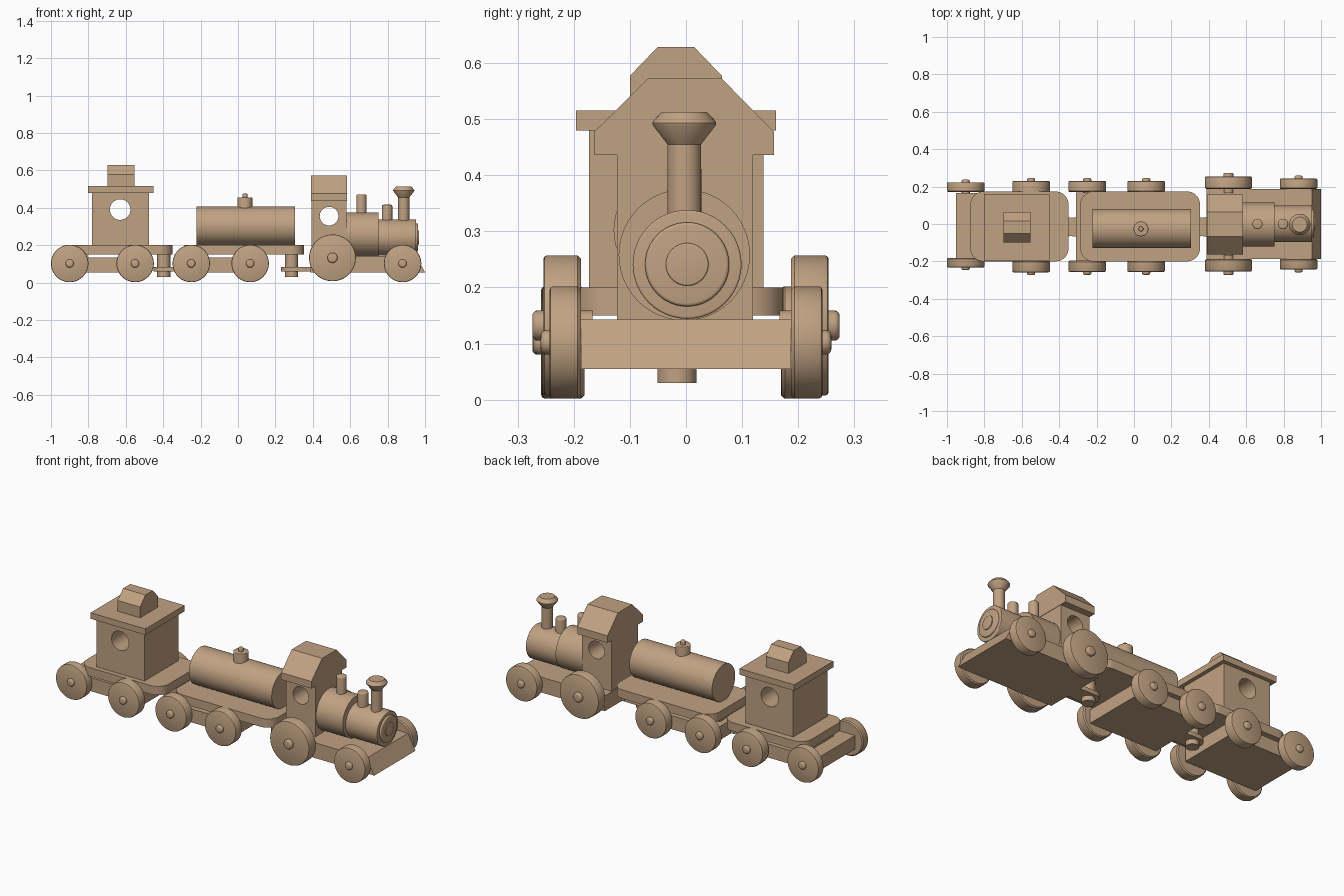
import bpy, bmesh, math
from mathutils import Matrix, Vector

if "Cube" in bpy.data.objects:
    bpy.data.objects.remove(bpy.data.objects["Cube"])

wood = bpy.data.materials.new("natural wood")
wood.diffuse_color = (0.53, 0.36, 0.225, 1)
wood.use_nodes = True
wood.node_tree.nodes["Principled BSDF"].inputs["Base Color"].default_value = wood.diffuse_color


def finish(name, bm, smooth=False):
    bmesh.ops.recalc_face_normals(bm, faces=bm.faces)
    mesh = bpy.data.meshes.new(name)
    bm.to_mesh(mesh)
    bm.free()
    mesh.materials.append(wood)
    ob = bpy.data.objects.new(name, mesh)
    bpy.context.collection.objects.link(ob)
    if smooth:
        bpy.ops.object.select_all(action='DESELECT')
        ob.select_set(True)
        bpy.context.view_layer.objects.active = ob
        bpy.ops.object.shade_smooth_by_angle(angle=math.radians(35))
    return ob


def prism(name, pts, vec, smooth=False):
    """Extrude a closed outline of 3D points along vec."""
    bm = bmesh.new()
    face = bm.faces.new([bm.verts.new(p) for p in pts])
    ext = bmesh.ops.extrude_face_region(bm, geom=[face])
    bmesh.ops.translate(bm, vec=Vector(vec),
                        verts=[g for g in ext['geom'] if isinstance(g, bmesh.types.BMVert)])
    return finish(name, bm, smooth)


def box(name, x0, x1, y0, y1, z0, z1):
    return prism(name, [(x0, y0, z0), (x1, y0, z0), (x1, y1, z0), (x0, y1, z0)], (0, 0, z1 - z0))


def rounded_slab(name, x0, x1, y0, y1, z0, z1, r):
    pts = []
    for cx, cy, a in ((x1 - r, y1 - r, 0), (x0 + r, y1 - r, 90), (x0 + r, y0 + r, 180), (x1 - r, y0 + r, 270)):
        for i in range(9):
            t = math.radians(a + i * 11.25)
            pts.append((cx + r * math.cos(t), cy + r * math.sin(t), z0))
    return prism(name, pts, (0, 0, z1 - z0), True)


def lathe(name, profile, loc, axis='Z', n=48):
    """Spin (radius, height) pairs around an axis; both ends are capped."""
    turn = {'Z': Matrix.Identity(3), 'X': Matrix.Rotation(math.pi / 2, 3, 'Y'),
            'Y': Matrix.Rotation(-math.pi / 2, 3, 'X')}[axis]
    bm = bmesh.new()
    rings = []
    for r, h in profile:
        rings.append([bm.verts.new(turn @ Vector((r * math.cos(2 * math.pi * i / n),
                                                  r * math.sin(2 * math.pi * i / n), h)) + Vector(loc))
                      for i in range(n)])
    for a, b in zip(rings, rings[1:]):
        for i in range(n):
            bm.faces.new((a[i], a[(i + 1) % n], b[(i + 1) % n], b[i]))
    bm.faces.new(rings[0])
    bm.faces.new(rings[-1])
    return finish(name, bm, True)


def peg(name, r, h0, h1, loc, axis='Z', e=0.0):
    """Cylinder with its far edge rounded by e."""
    prof = [(r, h0), (r, h1)]
    if e:
        prof = [(r, h0)] + [(r - e + e * math.cos(a), h1 - e + e * math.sin(a))
                            for a in (i * math.pi / 8 for i in range(5))]
    return lathe(name, prof, loc, axis)


def round_window(ob, x, y, z, r):
    cutter = peg(ob.name + "_window_cutter", r, -0.4, 0.4, (x, y, z), 'Y')
    cutter.hide_render = True
    cutter.hide_viewport = True
    mod = ob.modifiers.new("window", 'BOOLEAN')
    mod.operation = 'DIFFERENCE'
    mod.solver = 'EXACT'
    mod.object = cutter


def axle(name, x, r, yc, inner, outer, pin, pin_r, z):
    """Two wheels with rounded rims and round pins."""
    for side, s in (("left", 1), ("right", -1)):
        e = 0.006
        wheel = [(r - e, s * inner), (r, s * (inner + e)), (r, s * (outer - e)),
                 (r - e * 0.3, s * (outer - e * 0.3)), (r - e, s * outer)]
        lathe(f"{name}_wheel_{side}", wheel, (x, yc, z), 'Y', 64)
        q = 0.01
        prof = [(pin_r, s * (inner - 0.02))] + [
            (pin_r - q + q * math.cos(a), s * (pin - q + q * math.sin(a)))
            for a in (i * math.pi / 8 for i in range(5))]
        lathe(f"{name}_pin_{side}", prof, (x, yc, z), 'Y', 24)


# wheels
axle("engine_rear", 0.505, 0.125, 0.0, 0.187, 0.254, 0.274, 0.027, 0.132)
axle("engine_front", 0.88, 0.1, 0.0, 0.187, 0.243, 0.259, 0.022, 0.102)
axle("tank_rear", -0.25, 0.1, -0.013, 0.183, 0.243, 0.259, 0.022, 0.102)
axle("tank_front", 0.065, 0.1, -0.013, 0.183, 0.243, 0.259, 0.022, 0.102)
axle("caboose_rear", -0.9, 0.1, -0.005, 0.176, 0.228, 0.242, 0.022, 0.102)
axle("caboose_front", -0.55, 0.1, -0.014, 0.183, 0.244, 0.26, 0.022, 0.102)

# engine base with sloped nose
prism("engine_base", [(0.387, -0.187, 0.055), (1.0, -0.187, 0.055), (0.952, -0.187, 0.143),
                      (0.387, -0.187, 0.143)], (0, 0.374, 0))

# wagon bases, decks and the spacers hidden behind the wheels
for name, b0, b1, d0, d1, half, yc, wheels in (
        ("tank", -0.31, 0.125, -0.287, 0.353, 0.182, -0.014, (-0.25, 0.065)),
        ("caboose", -0.952, -0.49, -0.875, -0.35, 0.174, -0.008, (-0.9, -0.55))):
    box(name + "_base", b0, b1, yc - half, yc + half, 0.055, 0.133)
    rounded_slab(name + "_deck", d0, d1, -0.2, 0.174, 0.15, 0.2, 0.07)
    for i, x in enumerate(wheels):
        x = max(x, d0 + 0.04)
        box(f"{name}_spacer_{i}", x - 0.03, x + 0.03, yc - 0.1, yc + 0.1, 0.12, 0.16)

# couplings: hanging post and round-ended tongue
for name, px, end in (("tank", 0.287, 0.40), ("caboose", -0.397, -0.30)):
    peg(name + "_coupling_post", 0.035, 0.03, 0.16, (px, -0.016, 0))
    rounded_slab(name + "_coupling_tongue", px - 0.056, end, -0.066, 0.036, 0.058, 0.082, 0.05)
    box(name + "_tongue_root", end - 0.03, end, -0.066, 0.036, 0.058, 0.082)

# boiler
peg("boiler_rear", 0.117, 0.57, 0.752, (0, -0.003, 0.258), 'X')
peg("boiler_front", 0.097, 0.74, 0.953, (0, 0.002, 0.241), 'X', 0.004)
peg("boiler_door", 0.075, 0.95, 0.963, (0, 0.002, 0.241), 'X', 0.006)
peg("boiler_door_knob", 0.038, 0.96, 0.968, (0, 0.002, 0.241), 'X', 0.003)

# chimney and domes
lathe("chimney", [(0.03, 0.3), (0.03, 0.455), (0.056, 0.489), (0.057, 0.493), (0.055, 0.497), (0.04, 0.513)],
      (0.886, -0.003, 0))
peg("steam_dome", 0.027, 0.3, 0.472, (0.66, 0, 0), 'Z', 0.008)
peg("sand_dome", 0.028, 0.3, 0.416, (0.797, 0, 0), 'Z', 0.008)

# cab
cab = box("cab", 0.393, 0.581, -0.123, 0.119, 0.14, 0.436)
round_window(cab, 0.487, 0, 0.355, 0.05)
prism("cab_roof", [(0.39, y, z) for y, z in ((-0.164, 0.436), (0.157, 0.436), (0.157, 0.477), (0.063, 0.573),
                                             (-0.067, 0.573), (-0.164, 0.477))], (0.193, 0, 0))

# tank
peg("tank_barrel", 0.105, -0.223, 0.305, (0, -0.024, 0.302), 'X')
peg("tank_hatch", 0.04, 0.37, 0.455, (0.037, -0.026, 0), 'Z', 0.004)
peg("tank_hatch_knob", 0.013, 0.44, 0.476, (0.037, -0.026, 0), 'Z', 0.005)

# caboose house, roof and lookout
house = box("caboose_house", -0.78, -0.475, -0.173, 0.138, 0.199, 0.481)
round_window(house, -0.63, 0, 0.39, 0.055)
box("caboose_roof", -0.802, -0.453, -0.196, 0.16, 0.48, 0.515)
prism("caboose_lookout", [(-0.697, y, z) for y, z in ((-0.1, 0.51), (0.064, 0.51), (0.064, 0.577), (0.015, 0.628),
                                                      (-0.051, 0.628), (-0.1, 0.577))], (0.143, 0, 0))
